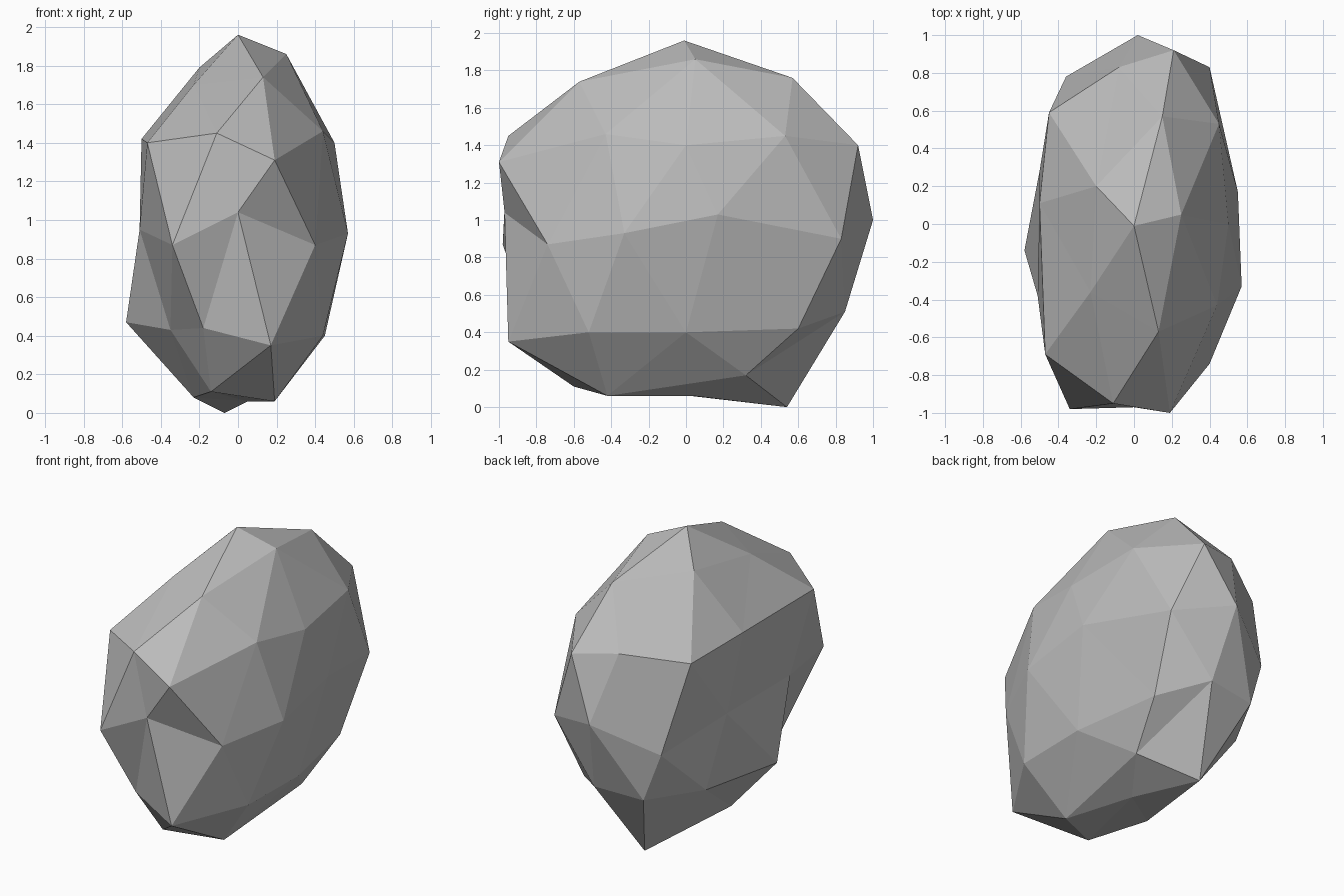
import bpy
import bmesh
import math

cube = bpy.data.objects.get("Cube")
if cube:
    bpy.data.objects.remove(cube, do_unlink=True)


def make_material(name, color):
    material = bpy.data.materials.new(name)
    material.use_nodes = True
    material.diffuse_color = color
    material.node_tree.nodes["Principled BSDF"].inputs["Base Color"].default_value = color
    return material


# Irregular cross-sections of the boulder from the ground up, in hundredths,
# each running counterclockwise from the +x side
underside = [(5, 4, 6)]
foot = [(25, 32, 17), (-7, 54, 0), (-23, -15, 8), (-14, -60, 11), (19, -42, 6)]
lower_flank = [(45, 0, 40), (9, 85, 51), (-45, 43, 47), (-35, -46, 43), (17, -95, 35)]
lower_corners = [(34, 60, 42), (-25, 81, 49), (-58, -14, 47), (-18, -83, 44), (44, -52, 40)]
waist = [(55, 17, 103), (40, 83, 90), (2, 100, 100), (-36, 78, 81), (-50, 28, 94),
         (-51, -38, 95), (-34, -98, 87), (0, -97, 104), (40, -74, 87), (57, -33, 93)]
upper_corners = [(50, 0, 140), (21, 92, 140), (-45, 59, 138), (-47, -69, 140), (19, -100, 131)]
upper_flank = [(45, 53, 145), (-8, 83, 144), (-50, 11, 142), (-11, -95, 145), (44, -43, 146)]
crown = [(25, 5, 186), (15, 57, 176), (-20, 20, 179), (-23, -36, 170), (13, -57, 174)]
peak = [(0, -1, 196)]
sections = [underside, foot, lower_flank, lower_corners, waist,
            upper_corners, upper_flank, crown, peak]


def ring_order(vert):
    """Sort by height band, then counterclockwise around the vertical axis."""
    turn = (math.atan2(vert.co.y, vert.co.x) + 0.01) % math.tau
    return round(vert.co.z, 1), turn


# Boulder: a faceted ball whose rings are pulled onto the cross-sections
bm = bmesh.new()
bmesh.ops.create_icosphere(bm, subdivisions=2, radius=1.0)
ordered = sorted(bm.verts, key=ring_order)
points = [point for section in sections for point in section]
for vert, point in zip(ordered, points):
    vert.co = [value / 100 for value in point]
bmesh.ops.recalc_face_normals(bm, faces=bm.faces)
for face in bm.faces:
    face.smooth = False

mesh = bpy.data.meshes.new("boulder")
bm.to_mesh(mesh)
bm.free()
mesh.materials.append(make_material("stone grey", (0.5, 0.5, 0.5, 1.0)))
boulder = bpy.data.objects.new("boulder", mesh)
bpy.context.collection.objects.link(boulder)
